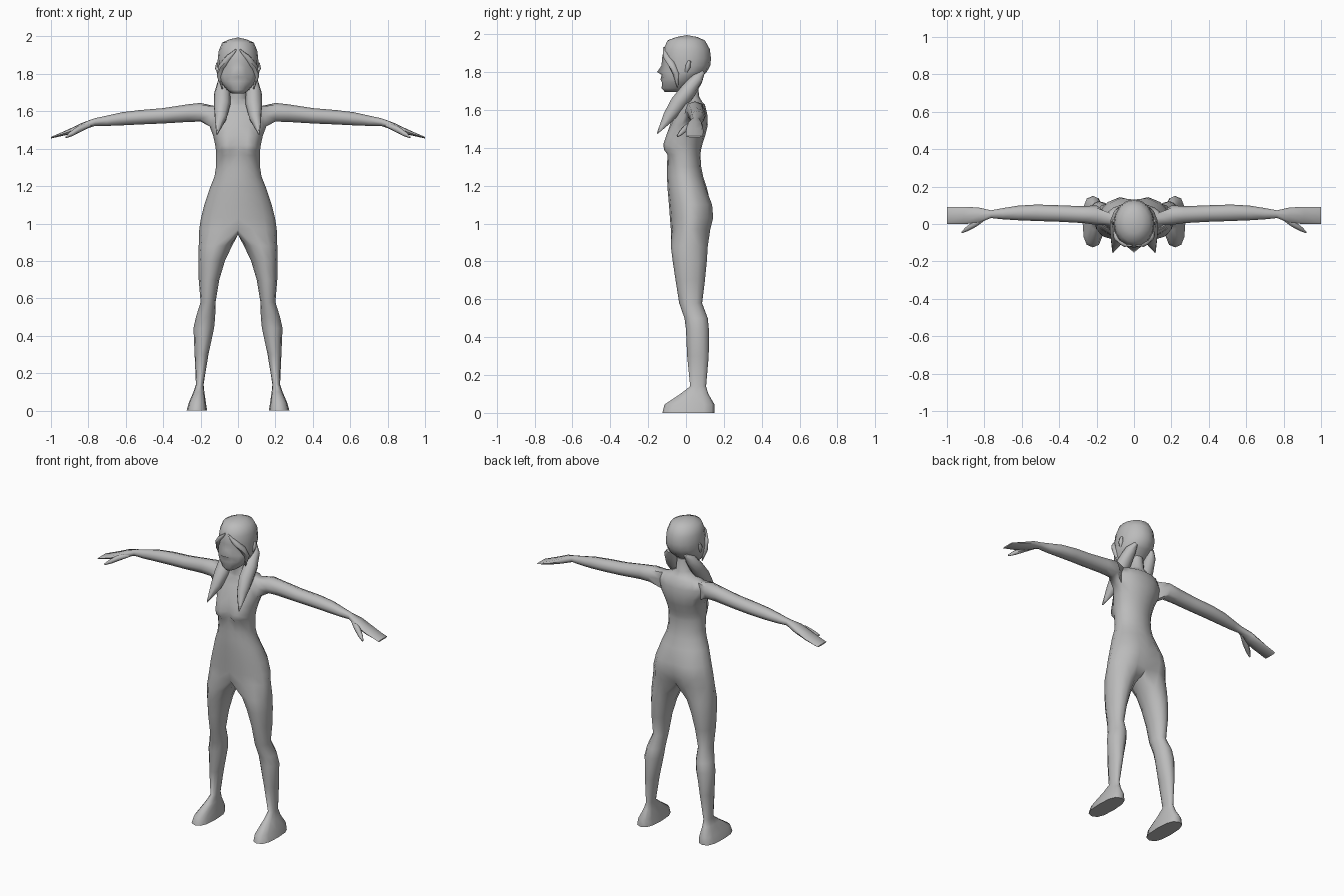
import bpy, bmesh, math
from mathutils import Vector

if "Cube" in bpy.data.objects:
    bpy.data.objects.remove(bpy.data.objects["Cube"])

grey = bpy.data.materials.new("plain_grey")
grey.diffuse_color = (0.5, 0.5, 0.5, 1)
grey.use_nodes = True
grey.node_tree.nodes["Principled BSDF"].inputs["Base Color"].default_value = grey.diffuse_color


def finish(bm, name, angle=60):
    """Mirror the half across x, close it and make a smooth object."""
    bmesh.ops.mirror(bm, geom=bm.verts[:] + bm.edges[:] + bm.faces[:],
                     axis='X', merge_dist=0.0005)
    bmesh.ops.remove_doubles(bm, verts=bm.verts[:], dist=0.0005)
    bmesh.ops.recalc_face_normals(bm, faces=bm.faces[:])
    me = bpy.data.meshes.new(name)
    bm.to_mesh(me)
    bm.free()
    me.materials.append(grey)
    ob = bpy.data.objects.new(name, me)
    bpy.context.collection.objects.link(ob)
    bpy.ops.object.select_all(action='DESELECT')
    ob.select_set(True)
    bpy.context.view_layer.objects.active = ob
    bpy.ops.object.shade_smooth_by_angle(angle=math.radians(angle))
    return ob


def power(v, p):
    return math.copysign(abs(v) ** p, v)


def half_ring(bm, z, w, yf, yb, push=()):
    """Nine points from front centre round the side to back centre."""
    out = []
    for j in range(9):
        a = math.radians(-90 + 22.5 * j)
        y = (yf + yb) / 2 + (yb - yf) / 2 * math.sin(a)
        x = 0 if j in (0, 8) else w * math.cos(a)
        y += push[j] if j < len(push) else 0
        out.append(bm.verts.new((x, y, z)))
    return out


def bridge(bm, a, b, closed=True, skip=()):
    n = len(a)
    for j in range(n if closed else n - 1):
        if j not in skip:
            k = (j + 1) % n
            bm.faces.new((a[j], a[k], b[k], b[j]))


# ---------- body: torso, legs and arms in one skin ----------
bm = bmesh.new()
bust = lambda s: (0.01 * s, -0.026 * s, -0.034 * s, -0.008 * s)
seat = lambda s: (0, 0, 0, 0, 0, 0, 0.012 * s, 0.014 * s, -0.012 * s)
torso = [
    (1.75, .045, -.05, .06), (1.67, .046, -.035, .07),
    (1.643, .085, -.035, .085), (1.628, .138, -.035, .10),
    (1.58, .158, -.06, .112), (1.52, .152, -.085, .115),
    (1.47, .133, -.097, .103, bust(.5)), (1.42, .122, -.10, .087, bust(1)),
    (1.39, .118, -.10, .08, bust(.9)), (1.365, .118, -.10, .076, bust(.2)),
    (1.30, .118, -.10, .08), (1.25, .126, -.10, .09),
    (1.19, .15, -.098, .11), (1.10, .18, -.09, .138, seat(.6)),
    (1.03, .198, -.085, .138, seat(1)), (.97, .207, -.08, .122, seat(1)),
]
rings = [half_ring(bm, *r) for r in torso]
bm.faces.new(rings[0])
for i in range(len(rings) - 1):
    bridge(bm, rings[i], rings[i + 1], False, (3, 4) if i in (3, 4) else ())

# legs hang from the last torso ring plus three crotch points
crotch = [bm.verts.new((0, y, .94)) for y in (.07, .02, -.03)]
prev = rings[-1] + crotch
legs = [  # z, inner x, outer x, front y, back y, roundness
    (.88, .032, .210, -.08, .115, 1), (.80, .07, .212, -.07, .11, 1),
    (.70, .10, .21, -.055, .10, 1), (.58, .12, .20, -.036, .085, 1),
    (.50, .122, .225, -.008, .115, 1), (.44, .128, .238, 0, .121, 1),
    (.30, .158, .232, .006, .12, 1), (.14, .184, .225, .022, .106, 1),
    (.10, .18, .238, -.03, .118, .85), (.045, .172, .262, -.113, .15, .75),
    (0, .165, .275, -.125, .15, .75),
]
for z, xi, xo, yf, yb, p in legs:
    ring = []
    for j in range(12):
        a = math.radians(-120 + 30 * j)
        ring.append(bm.verts.new(((xi + xo) / 2 + (xo - xi) / 2 * power(math.cos(a), p),
                                  (yf + yb) / 2 + (yb - yf) / 2 * power(math.sin(a), p), z)))
    bridge(bm, prev, ring)
    prev = ring
bm.faces.new(prev)

# arms grow out of the opening left in the torso side
hi, mid, lo = rings[3:6]
prev = [lo[3], lo[4], lo[5], mid[5], hi[5], hi[4], hi[3], mid[3]]
arms = [  # x, front y, back y, low z, high z
    (.20, -.005, .10, 1.545, 1.645), (.27, .005, .095, 1.543, 1.637),
    (.40, .012, .10, 1.535, 1.617), (.52, .016, .104, 1.53, 1.607),
    (.62, .02, .098, 1.525, 1.595), (.70, .025, .085, 1.522, 1.577),
    (.765, .032, .073, 1.522, 1.563), (.83, .005, .088, 1.50, 1.54),
    (.91, .0, .092, 1.475, 1.502), (1.0, 0, .09, 1.455, 1.463),
]
for x, yf, yb, z0, z1 in arms:
    p = .6 if x > .8 else .9
    ring = []
    for j in range(8):
        a = math.radians(-135 + 45 * j)
        ring.append(bm.verts.new((x, (yf + yb) / 2 + (yb - yf) / 2 * power(math.cos(a), p),
                                  (z0 + z1) / 2 + (z1 - z0) / 2 * power(math.sin(a), p))))
    bridge(bm, prev, ring)
    prev = ring
bm.faces.new(prev)
finish(bm, "body")

# ---------- head with nose, lips and chin ----------
bm = bmesh.new()
head = [
    (1.985, .045, -.05, .06), (1.967, .085, -.098, .10),
    (1.92, .104, -.118, .126), (1.87, .109, -.127, .132),
    (1.835, .109, -.125, .128, (-.004, .006, .004)),
    (1.80, .107, -.128, .11, (-.025, .002)), (1.785, .104, -.128, .095),
    (1.76, .094, -.128, .065, (-.007,)), (1.745, .085, -.126, .05),
    (1.715, .06, -.126, .03, (-.003,)), (1.695, .034, -.112, 0),
]
rings = [half_ring(bm, *r) for r in head]
top = bm.verts.new((0, .005, 1.995))
for j in range(8):
    bm.faces.new((top, rings[0][j], rings[0][j + 1]))
for a, b in zip(rings, rings[1:]):
    bridge(bm, a, b, False)
bm.faces.new(rings[-1])
finish(bm, "head")


def strand(name, path, sides=8, flat=1.0, angle=60):
    """Mirrored pair of tapering tubes; path holds (x, y, z, radius)."""
    bm = bmesh.new()
    pts = [Vector(p[:3]) for p in path]
    prev = None
    for i, p in enumerate(path):
        d = pts[min(i + 1, len(pts) - 1)] - pts[max(i - 1, 0)]
        q = d.to_track_quat('Z', 'X')
        ring = []
        for j in range(sides):
            a = 2 * math.pi * j / sides
            off = q @ Vector((math.cos(a) * flat, math.sin(a), 0)) * p[3]
            ring.append(bm.verts.new(pts[i] + off))
        if prev:
            bridge(bm, prev, ring)
        else:
            bm.faces.new(ring)
        prev = ring
    bm.faces.new(prev)
    return finish(bm, name, angle)


# ---------- hair, ears and thumbs ----------
strand("hair_locks", [(.06, .09, 1.80, .012), (.075, .06, 1.765, .033),
                      (.084, .012, 1.70, .043), (.085, -.04, 1.635, .044),
                      (.092, -.09, 1.565, .033), (.113, -.152, 1.475, .003)])
strand("fringe", [(.01, -.117, 1.93, .004), (.052, -.106, 1.885, .017),
                  (.086, -.075, 1.84, .02), (.098, -.052, 1.79, .017),
                  (.084, -.045, 1.72, .003)], 6)
strand("ears", [(.102, .0, 1.80, .007), (.107, .01, 1.83, .016),
                (.109, .018, 1.86, .008)], 6)
strand("thumbs", [(.79, .04, 1.53, .014), (.85, .0, 1.505, .018),
                  (.89, -.025, 1.48, .014), (.92, -.045, 1.461, .005)], 6)
